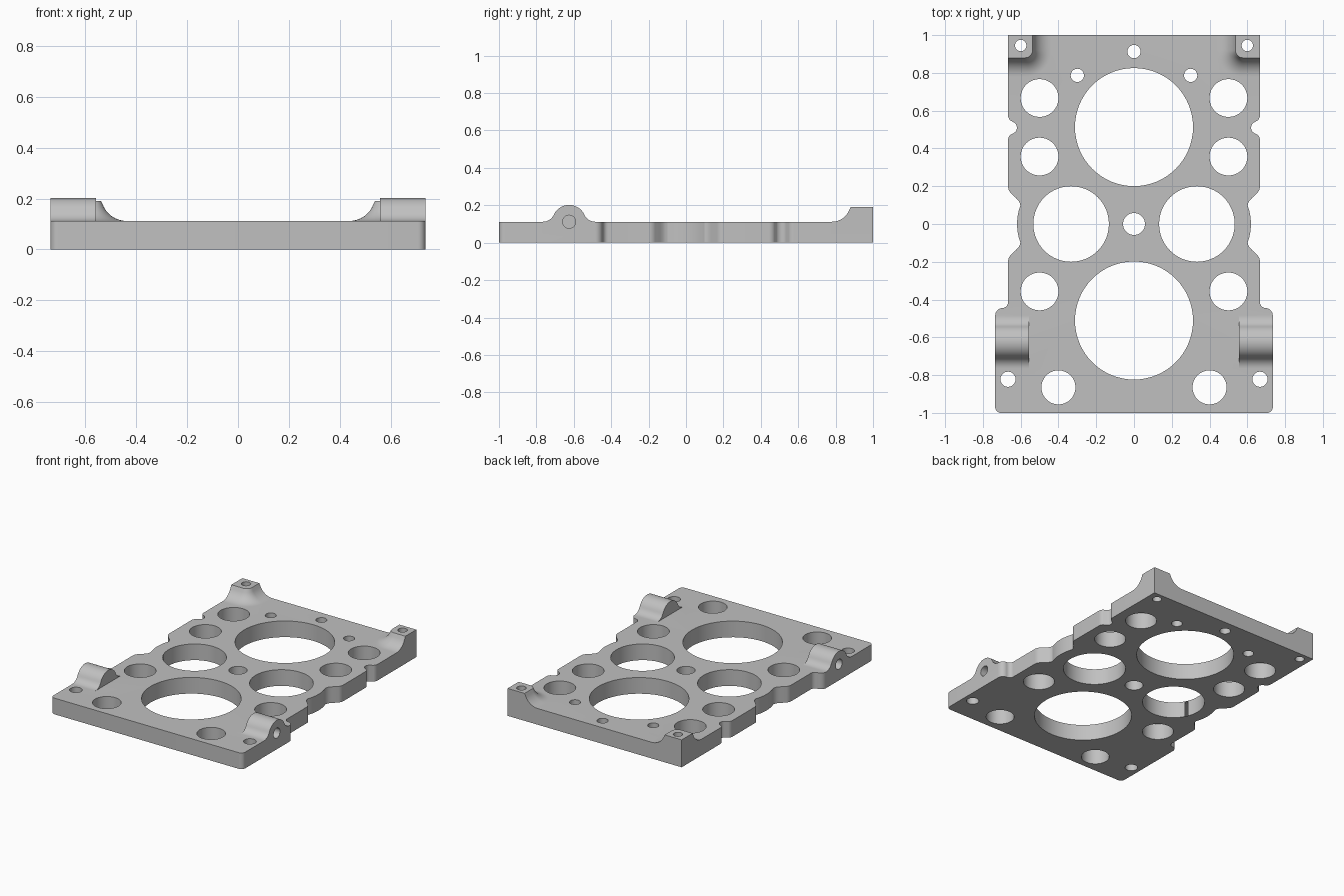
import bpy, bmesh, math
from mathutils import Matrix

if "Cube" in bpy.data.objects:
    bpy.data.objects.remove(bpy.data.objects["Cube"], do_unlink=True)

TOP = 0.112      # plate thickness

grey = bpy.data.materials.new("machined grey")
grey.use_nodes = True
COLOUR = (0.53, 0.53, 0.53, 1)
grey.diffuse_color = COLOUR
grey.node_tree.nodes["Principled BSDF"].inputs["Base Color"].default_value = COLOUR


def arc(cx, cy, r, a0, a1, n=10):
    """Points on an arc, angles in degrees."""
    angles = [math.radians(a0 + (a1 - a0) * i / n) for i in range(n + 1)]
    return [(cx + r * math.cos(a), cy + r * math.sin(a)) for a in angles]


def flip_y(points, y):
    return [(px, 2 * y - py) for px, py in reversed(points)]


def loft(name, rings):
    """Closed solid through rings of equal point count."""
    bm = bmesh.new()
    loops = [[bm.verts.new(p) for p in ring] for ring in rings]
    n = len(loops[0])
    for a, b in zip(loops, loops[1:]):
        for i in range(n):
            j = (i + 1) % n
            bm.faces.new((a[i], a[j], b[j], b[i]))
    bm.faces.new(loops[0])
    bm.faces.new(loops[-1])
    bmesh.ops.recalc_face_normals(bm, faces=bm.faces)
    mesh = bpy.data.meshes.new(name)
    bm.to_mesh(mesh)
    bm.free()
    mesh.materials.append(grey)
    obj = bpy.data.objects.new(name, mesh)
    bpy.context.collection.objects.link(obj)
    return obj


def combine(target, tool, operation):
    """Boolean the tool into the target and remove the tool."""
    tool.hide_render = True
    mod = target.modifiers.new("cut", 'BOOLEAN')
    mod.operation, mod.object, mod.solver = operation, tool, 'EXACT'
    bpy.context.view_layer.objects.active = target
    bpy.ops.object.modifier_apply(modifier=mod.name)
    bpy.data.objects.remove(tool, do_unlink=True)


def drill(x, y, r):
    circle = arc(x, y, r, 0, 360, 64)[:-1]
    tool = loft("drill", [[(a, b, z) for a, b in circle] for z in (-0.1, 0.4)])
    combine(plate, tool, 'DIFFERENCE')


# Plate outline, right half from front to back
waist_in = arc(0.617, -0.2, 0.05, 0, 45, 6) + [(0.625, -0.138), (0.611, -0.123), (0.605, -0.111)]
notch_in = arc(0.627, 0.443, 0.04, 0, 45, 6) + arc(0.655, 0.51, 0.035, 225, 180, 5)
half = arc(0.705, -0.97, 0.03, -90, 0, 8)
half += arc(0.695, -0.485, 0.04, 0, 90, 8) + arc(0.697, -0.415, 0.03, 270, 180, 8)
half += waist_in + arc(0.333, 0, 0.286, -20, 20, 12) + flip_y(waist_in, 0)
half += notch_in + flip_y(notch_in, 0.51)[1:] + [(0.667, 1)]
outline = half + [(-x, y) for x, y in reversed(half)]
plate = loft("mounting_plate", [[(x, y, z) for x, y in outline] for z in (0, TOP)])

# Raised back corner pads with a swept fillet
for side in (1, -1):
    rings = []
    fillet = [(0.0, 0.19)] + [(0.1 - 0.1 * math.cos(math.radians(a)), 0.212 - 0.1 * math.sin(math.radians(a)))
                              for a in range(20, 91, 7)] + [(0.1, 0.05)]
    for d, z in fillet:
        ring = [(0.667, 1), (0.537 - d, 1)]
        ring += arc(0.577, 0.92, 0.04 + d, 180, 270, 12) + [(0.667, 0.88 - d)]
        rings.append([(side * x, y, z) for x, y in ring])
    combine(plate, loft("corner_pad", rings), 'UNION')

# Pivot lugs near the front, dome blended into the plate
R, F = 0.09, 0.064
reach = math.sqrt((R + F) ** 2 - F ** 2)
tilt = math.degrees(math.atan2(F, reach))
blend = arc(reach, TOP + F, F, 270, 180 + tilt, 8)
lug = blend + arc(0, TOP, R, tilt, 180 - tilt, 20)[1:-1] + [(-y, z) for y, z in reversed(blend)]
lug += [(-reach, 0.05), (reach, 0.05)]
for side in (1, -1):
    rings = [[(side * x, y - 0.625, z) for y, z in lug] for x in (0.557, 0.735)]
    combine(plate, loft("pivot_lug", rings), 'UNION')
    # blind pivot bore from the outside
    bore = arc(-0.625, TOP, 0.035, 0, 360, 32)[:-1]
    combine(plate, loft("bore", [[(side * x, y, z) for y, z in bore] for x in (0.6, 0.8)]), 'DIFFERENCE')

# Lightening holes and screw holes
for x, y, r in [(0, 0.513, 0.3125), (0, -0.511, 0.3125), (0, 0, 0.058), (0, 0.913, 0.035)]:
    drill(x, y, r)
for x, y, r in [(0.333, 0, 0.2), (0.5, 0.667, 0.1), (0.5, 0.357, 0.1), (0.5, -0.357, 0.1),
                (0.4, -0.865, 0.09), (0.3, 0.787, 0.035), (0.6, 0.945, 0.03), (0.667, -0.822, 0.04)]:
    for side in (1, -1):
        drill(side * x, y, r)

# Smooth curves, keep edges sharp
bpy.ops.object.select_all(action='DESELECT')
plate.select_set(True)
bpy.context.view_layer.objects.active = plate
bpy.ops.object.shade_smooth_by_angle(angle=math.radians(30))
